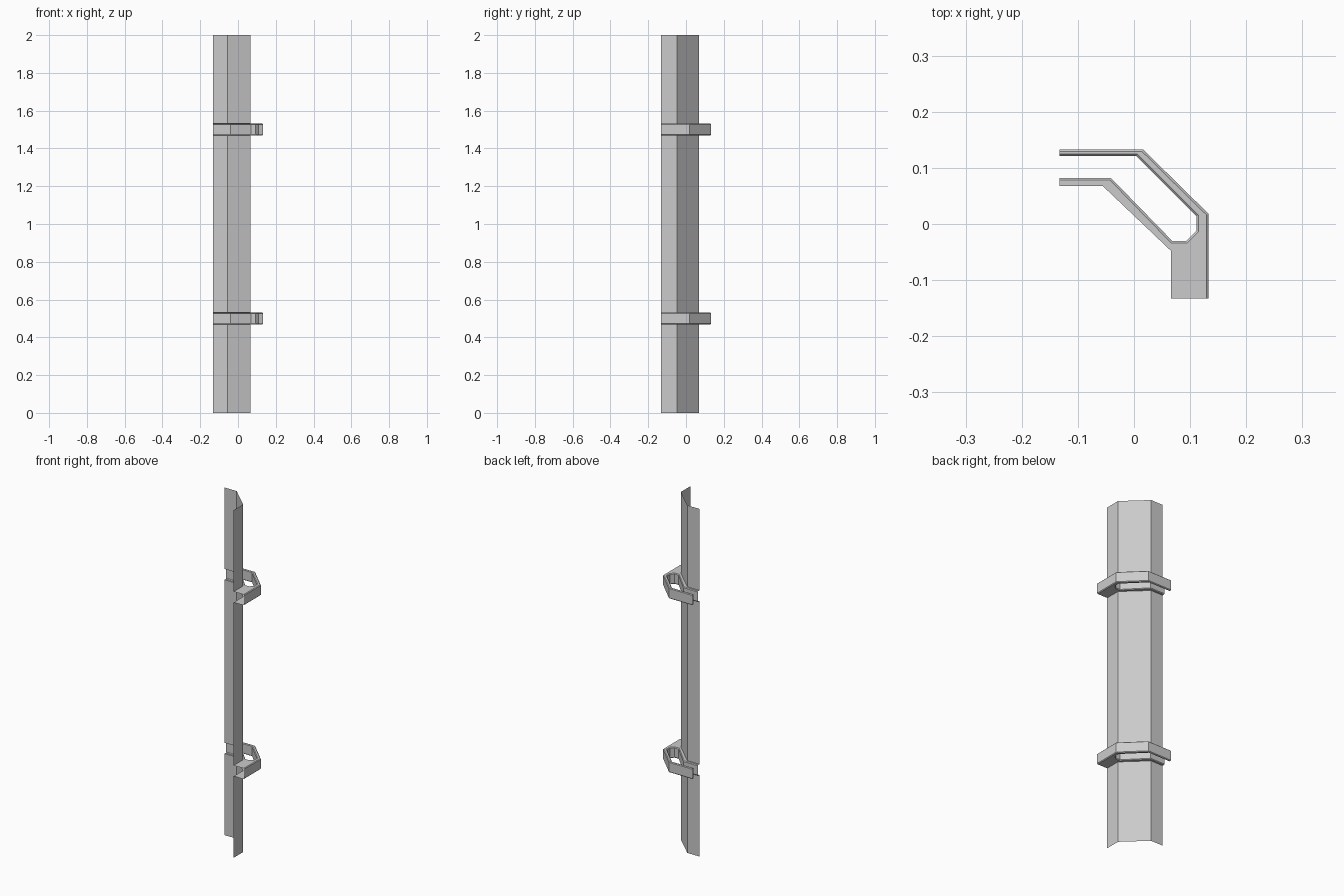
import bpy, bmesh
from mathutils import Vector

if "Cube" in bpy.data.objects:
    bpy.data.objects.remove(bpy.data.objects["Cube"])

# Plan-view profiles
PANEL = [(-.133, .068), (-.056, .068), (.066, -.048), (.066, -.133)]
OUTER = [(.133, -.133), (.133, .018), (.016, .133), (-.133, .133)]
SLOT = [(-.133, .121), (.004, .121), (.111, .014), (.111, -.012), (.093, -.030),
        (.068, -.030), (-.041, .082), (-.133, .082)]
HALF, BEVEL = .031, .004
BRACKETS = (.5, 1.5)


def finish(bm, name):
    me = bpy.data.meshes.new(name)
    bm.to_mesh(me)
    bm.free()
    ob = bpy.data.objects.new(name, me)
    bpy.context.collection.objects.link(ob)
    return ob


def on_segment(p, a, b):
    a, b, p = Vector(a), Vector(b), Vector(p[:2])
    d = b - a
    t = max(0, min(1, (p - a).dot(d) / d.length_squared))
    return (a + d * t - p).length < .0008


# Sheet panel, interrupted where each bracket channel opens through it
def panel(name, z0, z1):
    bm = bmesh.new()
    rows = [[bm.verts.new((x, y, z)) for x, y in reversed(PANEL)] for z in (z0, z1)]
    for i in range(len(PANEL) - 1):
        bm.faces.new((rows[0][i], rows[0][i + 1], rows[1][i + 1], rows[1][i]))
    finish(bm, name)


# Hollow hooked bracket: bevelled walls, open at its ends and panel side
def bracket(name, z):
    outline = OUTER + SLOT + PANEL
    n = len(outline)
    openings = [(OUTER[-1], SLOT[0]), (SLOT[-1], PANEL[0]), (PANEL[-1], OUTER[0])]
    openings += list(zip(PANEL, PANEL[1:]))

    def is_open(p):
        return any(on_segment(p, a, b) for a, b in openings)

    bm = bmesh.new()
    lo = [bm.verts.new((x, y, z - HALF)) for x, y in outline]
    hi = [bm.verts.new((x, y, z + HALF)) for x, y in outline]
    bm.faces.new(hi)
    bm.faces.new(lo[::-1])
    rims = []
    for i in range(n):
        j = (i + 1) % n
        bm.faces.new((lo[i], lo[j], hi[j], hi[i]))
        if not is_open((lo[i].co + lo[j].co) / 2):
            rims += [bm.edges.get((r[i], r[j])) for r in (lo, hi)]
    bm.normal_update()
    bmesh.ops.bevel(bm, geom=rims, offset=BEVEL, segments=1, affect='EDGES',
                    clamp_overlap=True)
    bm.normal_update()
    gone = [f for f in bm.faces if abs(f.normal.z) < .1
            and is_open(f.calc_center_median())
            and all(is_open(v.co) for v in f.verts)]
    bmesh.ops.delete(bm, geom=gone, context='FACES')
    caps = [f for f in bm.faces if len(f.verts) > 4]
    bmesh.ops.triangulate(bm, faces=caps)
    finish(bm, name)


start = 0
for i, z in enumerate(BRACKETS):
    panel(f"panel_section_{i + 1}", start, z - HALF)
    bracket(f"hooked_bracket_{i + 1}", z)
    start = z + HALF
panel("panel_section_top", start, 2)
